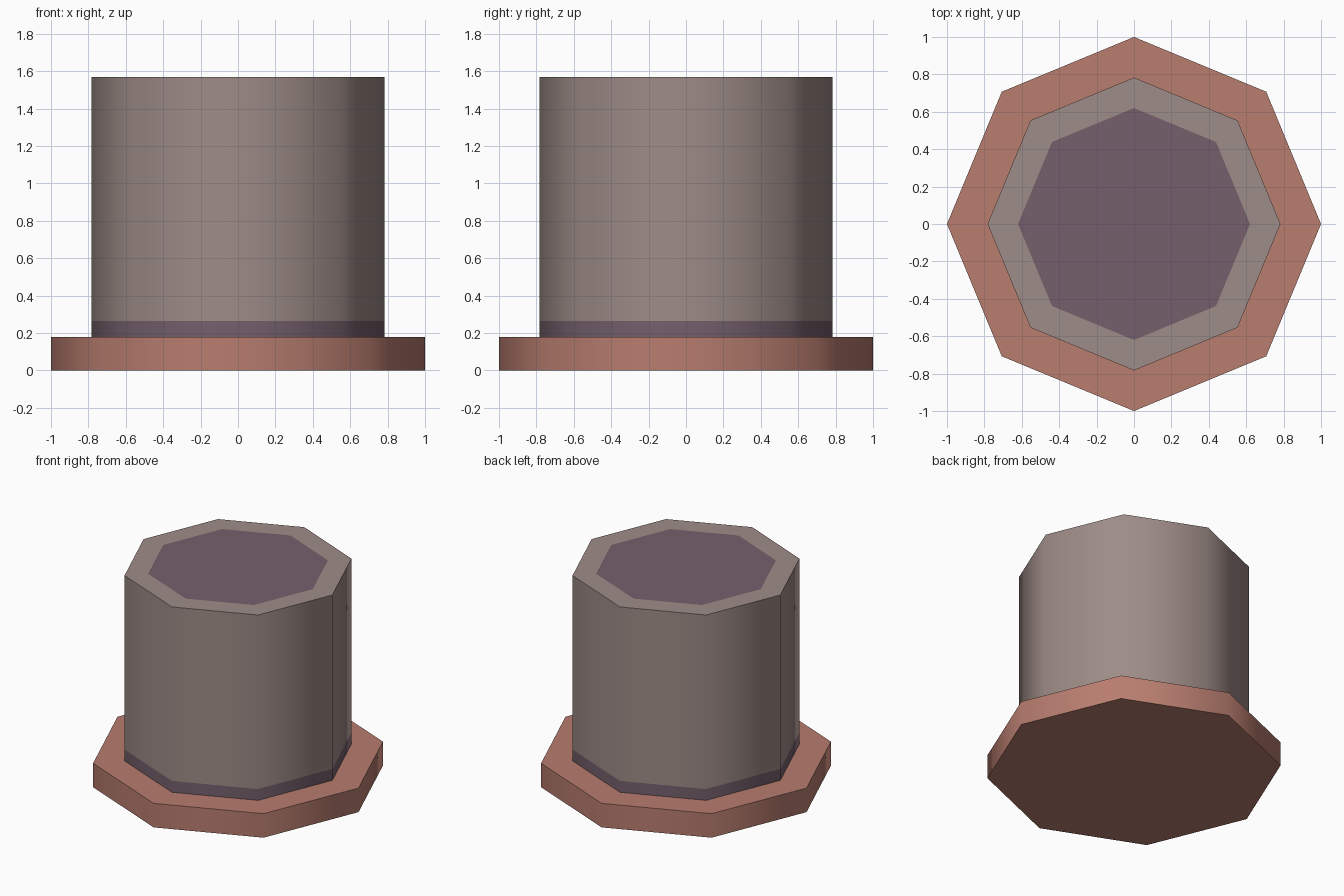
import bpy, bmesh, math

if "Cube" in bpy.data.objects:
    bpy.data.objects.remove(bpy.data.objects["Cube"])

SIDES = 8


def material(name, srgb):
    m = bpy.data.materials.new(name)
    lin = [((c / 255 + 0.055) / 1.055) ** 2.4 for c in srgb]
    m.diffuse_color = (*lin, 1)
    m.use_nodes = True
    m.node_tree.nodes["Principled BSDF"].inputs["Base Color"].default_value = m.diffuse_color
    return m


terracotta = material("terracotta", (184, 125, 111))
grey = material("warm grey", (158, 140, 135))
plum = material("dark plum", (117, 96, 108))


def octagonal_part(name, rings, mats, faces_mat, cap_mat):
    """Stack octagon rings (radius, z); faces_mat gives one index per band."""
    bm = bmesh.new()
    loops = []
    for r, z in rings:
        loops.append([bm.verts.new((r * math.cos(2 * math.pi * i / SIDES),
                                    r * math.sin(2 * math.pi * i / SIDES), z))
                      for i in range(SIDES)])
    for lo, hi, mi in zip(loops, loops[1:], faces_mat):
        for i in range(SIDES):
            j = (i + 1) % SIDES
            f = bm.faces.new((lo[i], lo[j], hi[j], hi[i]))
            f.material_index = mi
    bm.faces.new(loops[0][::-1])
    bm.faces.new(loops[-1]).material_index = cap_mat
    me = bpy.data.meshes.new(name)
    bm.to_mesh(me)
    bm.free()
    for m in mats:
        me.materials.append(m)
    ob = bpy.data.objects.new(name, me)
    bpy.context.collection.objects.link(ob)
    # Rounded-looking sides, crisp caps
    bpy.ops.object.select_all(action='DESELECT')
    ob.select_set(True)
    bpy.context.view_layer.objects.active = ob
    bpy.ops.object.shade_smooth_by_angle(angle=math.radians(60))
    return ob


# Wide foot slab
octagonal_part("base_plate", [(1, 0), (1, 0.18)], [terracotta], [0], 0)

# Column: dark band at the foot, grey wall, grey rim and dark flush top panel
octagonal_part("column",
               [(0.783, 0.18), (0.783, 0.265), (0.783, 1.57), (0.62, 1.57)],
               [grey, plum], [1, 0, 0], 1)
